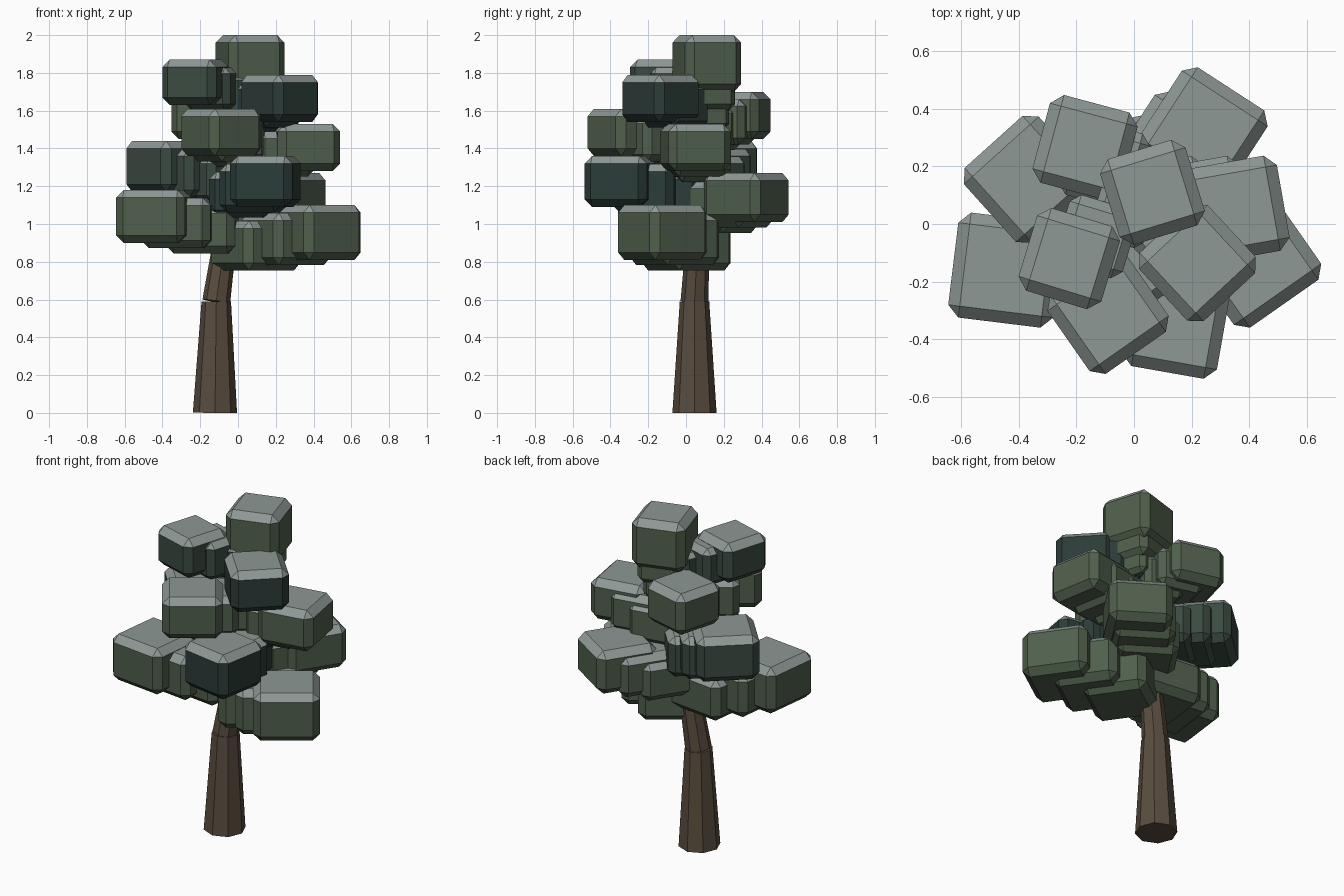
import bpy, bmesh
from math import radians
from mathutils import Vector, Matrix

if "Cube" in bpy.data.objects:
    bpy.data.objects.remove(bpy.data.objects["Cube"])

def material(name, rgb):
    m = bpy.data.materials.new(name)
    m.diffuse_color = (*rgb, 1)
    m.use_nodes = True
    m.node_tree.nodes["Principled BSDF"].inputs["Base Color"].default_value = m.diffuse_color
    return m

BARK = material("bark", (0.10, 0.072, 0.048))
LIGHT = material("light_leaf", (0.08, 0.115, 0.073))
MID = material("mid_leaf", (0.043, 0.07, 0.053))
DARK = material("dark_leaf", (0.025, 0.045, 0.04))
PALE = material("pale_leaf_top", (0.27, 0.315, 0.30))

def finish(bm, name, *mats):
    me = bpy.data.meshes.new(name)
    bm.to_mesh(me)
    bm.free()
    for m in mats:
        me.materials.append(m)
    ob = bpy.data.objects.new(name, me)
    bpy.context.collection.objects.link(ob)

def limb(name, a, b, r1, r2):
    """Eight-sided tapered limb between two points."""
    a, b = Vector(a), Vector(b)
    d = b - a
    bm = bmesh.new()
    bmesh.ops.create_cone(bm, cap_ends=True, segments=8, radius1=r1, radius2=r2, depth=d.length)
    tilt = Vector((0, 0, 1)).rotation_difference(d).to_matrix().to_4x4()
    bm.transform(Matrix.Translation((a + b) / 2) @ tilt)
    finish(bm, name, BARK)

def leaf_box(bm, centre, size, height, angle, chamfer):
    """Chamfered box turned about z, with a pale upper side, added to bm."""
    part = bmesh.new()
    bmesh.ops.create_cube(part, size=1, matrix=Matrix.Diagonal((size, size, height, 1)))
    bmesh.ops.bevel(part, geom=part.edges[:], offset=chamfer, segments=1, affect='EDGES')
    part.transform(Matrix.Translation(centre) @ Matrix.Rotation(radians(angle), 4, 'Z'))
    part.normal_update()
    for f in part.faces:
        f.material_index = 1 if f.normal.z > 0.3 else 0
    tmp = bpy.data.meshes.new("tmp")
    part.to_mesh(tmp)
    part.free()
    bm.from_mesh(tmp)
    bpy.data.meshes.remove(tmp)

# Trunk: straight lower part, leaning upper part
BEND, TIP = Vector((-0.115, 0.045, 0.59)), Vector((0.05, 0.105, 1.75))
limb("lower_trunk", (-0.122, 0.045, 0), BEND, 0.117, 0.078)
limb("upper_trunk", BEND, TIP, 0.074, 0.03)

def axis(z):
    return BEND.lerp(TIP, (z - BEND.z) / (TIP.z - BEND.z))

# Leaf clusters: x, y, bottom, top, size, angle, material
clusters = [
    (0.415, -0.125, 0.81, 1.10, 0.37, 35, LIGHT),
    (-0.445, -0.16, 0.90, 1.18, 0.367, -7, LIGHT),
    (0.24, 0.32, 1.01, 1.27, 0.355, -33, LIGHT),
    (0.145, -0.35, 1.09, 1.36, 0.335, -10, DARK),
    (-0.37, 0.155, 1.17, 1.44, 0.35, 42, MID),
    (0.353, 0.05, 1.28, 1.53, 0.335, 10, LIGHT),
    (-0.09, -0.31, 1.36, 1.61, 0.335, 35, LIGHT),
    (-0.17, 0.265, 1.45, 1.70, 0.315, -15, LIGHT),
    (0.22, -0.135, 1.54, 1.79, 0.325, 43, DARK),
    (-0.225, -0.12, 1.63, 1.87, 0.30, -17, MID),
    (0.064, 0.11, 1.70, 2.00, 0.31, 17, LIGHT),
]
for i, (x, y, lo, hi, s, ang, mat) in enumerate(clusters):
    bm = bmesh.new()
    tip = Vector((x, y, (lo + hi) / 2))
    root = axis(tip.z)
    top = i == len(clusters) - 1
    # inner boxes keep their size low down and shrink towards the crown
    shrink = 0.35 * min(1, max(0, (tip.z - 1.2) / 0.5))
    for t, n in ((1, 0), (0.66, 1), (0.33, 2)):
        c = root.lerp(tip, t)
        c.z = tip.z - 0.035 * n * (3 if top else 1)
        k = 1 - shrink * n / 2
        leaf_box(bm, c, s * k, (hi - lo) * (1 - 0.05 * n), ang, 0.04 * k)
    finish(bm, f"leaf_cluster_{i + 1}", mat, PALE)
